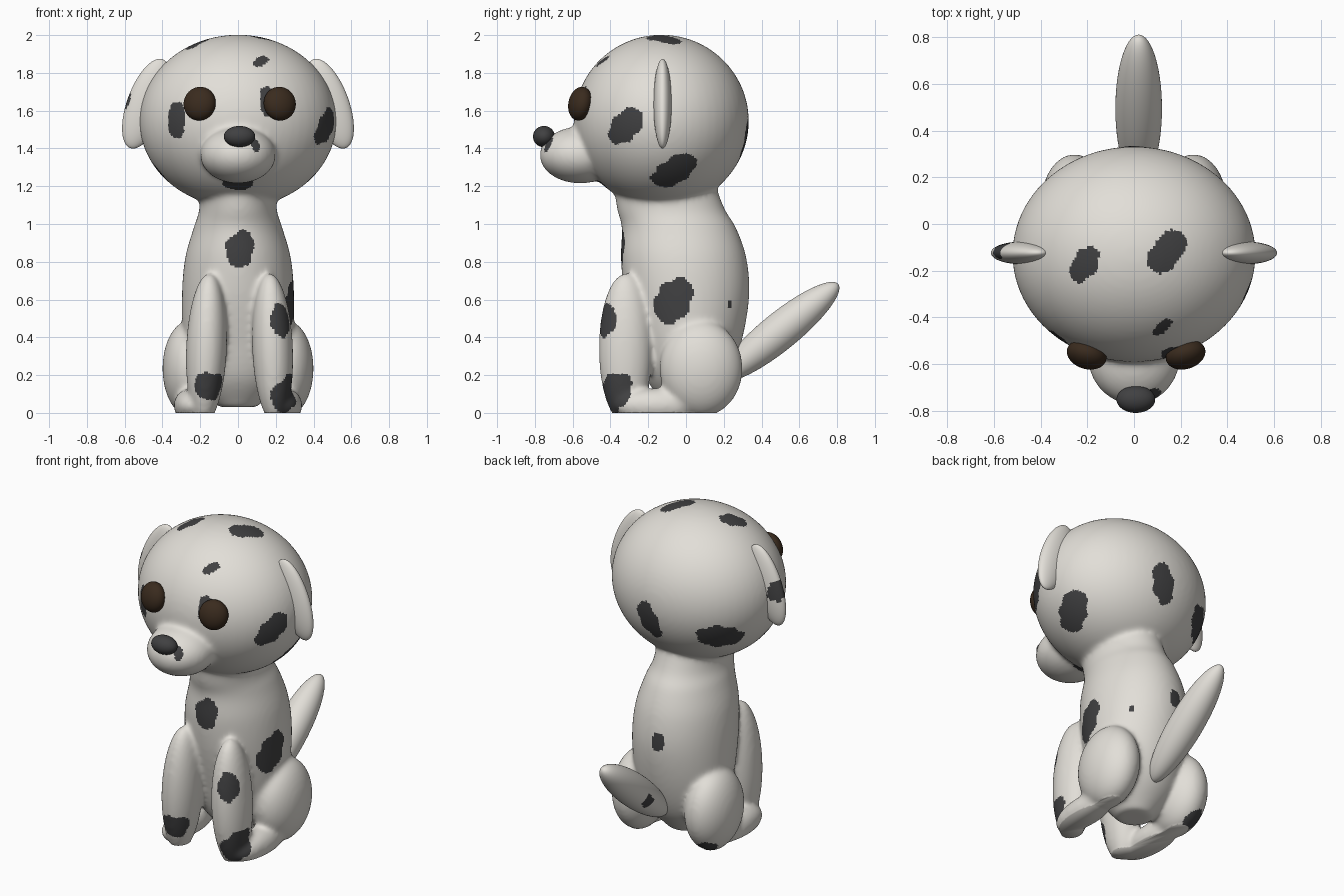
import bpy, bmesh, math
from mathutils import Matrix, Vector, Euler

if "Cube" in bpy.data.objects:
    bpy.data.objects.remove(bpy.data.objects["Cube"])


def material(name, rgb):
    m = bpy.data.materials.new(name)
    m.diffuse_color = (*rgb, 1)
    m.use_nodes = True
    m.node_tree.nodes["Principled BSDF"].inputs["Base Color"].default_value = m.diffuse_color
    return m


COAT = material("cream coat", (0.76, 0.735, 0.685))
SPOT = material("charcoal", (0.052, 0.052, 0.054))
EYE = material("dark brown", (0.042, 0.024, 0.013))


def ellipsoid(bm, centre, radii, rot=(0, 0, 0)):
    mat = (Matrix.Translation(centre) @ Euler(rot).to_matrix().to_4x4()
           @ Matrix.Diagonal((*radii, 1)))
    bmesh.ops.create_uvsphere(bm, u_segments=56, v_segments=36, radius=1, matrix=mat)


def curve_through(rows, steps=6):
    """Catmull-Rom rows between the given rows."""
    pts = [Vector(r) for r in (rows[0], *rows, rows[-1])]
    out = []
    for a, b, c, d in zip(pts, pts[1:], pts[2:], pts[3:]):
        for t in (k / steps for k in range(steps)):
            out.append(b + (c - a) * (t / 2) + (a * 2 - b * 5 + c * 4 - d) * (t * t / 2)
                       + (b * 3 - a - c * 3 + d) * (t ** 3 / 2))
    return out + [pts[-1]]


def loft(bm, rings, n=48):
    """Closed skin through (z, y_front, y_back, half_width) ellipses."""
    loops = []
    for z, y0, y1, rx in curve_through(rings):
        loops.append([bm.verts.new((rx * math.cos(a), (y0 + y1) / 2 + (y1 - y0) / 2 * math.sin(a), z))
                      for a in (2 * math.pi * i / n for i in range(n))])
    for lo, hi in zip(loops, loops[1:]):
        for i in range(n):
            j = (i + 1) % n
            bm.faces.new((lo[i], lo[j], hi[j], hi[i]))
    bm.faces.new(loops[0][::-1])
    bm.faces.new(loops[-1])


def finish(name, bm, mats):
    me = bpy.data.meshes.new(name)
    bm.to_mesh(me)
    bm.free()
    for m in mats:
        me.materials.append(m)
    for p in me.polygons:
        p.use_smooth = True
    ob = bpy.data.objects.new(name, me)
    bpy.context.collection.objects.link(ob)
    bpy.context.view_layer.update()
    return ob


def paint_spots(ob, spots, aspect=0.6):
    """Charcoal ovals: (x, y, z, half length, clockwise tilt in degrees seen from outside)."""
    blobs = []
    for x, y, z, size, tilt in spots:
        _, c, n, _ = ob.closest_point_on_mesh(Vector((x, y, z)))
        up = Vector((0, 1, 0)) if n.z > 0.8 else Vector((0, 0, 1))
        right = up.cross(n).normalized()
        t = math.radians(tilt)
        blobs.append((c, n.cross(right) * math.cos(t) + right * math.sin(t), size))
    for p in ob.data.polygons:
        for c, axis, size in blobs:
            d = p.center - c
            u = d.dot(axis)
            r2 = (u * u + (d.length_squared - u * u) / aspect ** 2) / size ** 2
            if r2 < 1 + 0.15 * math.sin(40 * sum(p.center)):
                p.material_index = 1
                break


# body: head, muzzle, torso and legs blended into one skin
bm = bmesh.new()
ellipsoid(bm, (0, -0.13, 1.545), (0.522, 0.463, 0.457))
ellipsoid(bm, (0, -0.56, 1.365), (0.2, 0.215, 0.15))
loft(bm, [(0.03, -0.1, 0.10, 0.1), (0.18, -0.21, 0.22, 0.24), (0.38, -0.27, 0.295, 0.288),
          (0.62, -0.325, 0.335, 0.297), (0.82, -0.345, 0.32, 0.28), (0.98, -0.34, 0.265, 0.235),
          (1.08, -0.365, 0.205, 0.205), (1.25, -0.39, 0.14, 0.2)])
for s in (-1, 1):
    ellipsoid(bm, (s * 0.175 + 0.008, -0.32, 0.34), (0.108, 0.142, 0.4), (0, s * -0.04, 0))
    ellipsoid(bm, (s * 0.255, 0.08, 0.235), (0.145, 0.22, 0.255))
    ellipsoid(bm, (s * 0.25, -0.15, 0.04), (0.09, 0.23, 0.09))
blend = finish("body_blend", bm, [])
remesh = blend.modifiers.new("skin", 'REMESH')
remesh.mode = 'VOXEL'
remesh.voxel_size = 0.0125
smooth = blend.modifiers.new("soften", 'SMOOTH')
smooth.factor = 0.5
smooth.iterations = 18
bpy.context.view_layer.update()
skin = bpy.data.meshes.new_from_object(blend.evaluated_get(bpy.context.evaluated_depsgraph_get()))
bpy.data.objects.remove(blend)

# flat soles on the ground
bm = bmesh.new()
bm.from_mesh(skin)
cut = bmesh.ops.bisect_plane(bm, geom=bm.verts[:] + bm.edges[:] + bm.faces[:],
                             plane_co=(0, 0, 0.002), plane_no=(0, 0, 1), clear_inner=True)
rim = [e for e in cut["geom_cut"] if isinstance(e, bmesh.types.BMEdge)]
bmesh.ops.holes_fill(bm, edges=rim, sides=0)
for v in bm.verts:
    if v.co.z < 0.003:
        v.co.z = 0
body = finish("body", bm, [COAT, SPOT])

# spots on the head
paint_spots(body, [
    (-0.33, -0.49, 1.55, 0.095, 0), (0.125, -0.45, 1.87, 0.05, 50),
    (0.47, -0.32, 1.52, 0.125, 50), (0.41, -0.06, 1.28, 0.145, 43),
    (-0.33, 0.14, 1.39, 0.145, 100), (0.04, 0.31, 1.44, 0.125, -14),
    (-0.42, -0.17, 1.27, 0.06, 0), (-0.21, -0.17, 1.96, 0.09, 39),
    (0.14, -0.12, 1.98, 0.11, 39), (0.165, -0.55, 1.65, 0.085, 0),
    (0, -0.46, 1.19, 0.08, 90), (0.09, -0.73, 1.42, 0.045, 0)])
# spots on the torso and legs
paint_spots(body, [
    (0.01, -0.35, 0.865, 0.1, 11), (0.28, -0.07, 0.59, 0.13, 34),
    (-0.03, 0.31, 0.69, 0.06, 0), (0.23, -0.42, 0.49, 0.09, 0),
    (-0.15, -0.43, 0.14, 0.1, 90), (0.24, -0.37, 0.11, 0.12, 45),
    (-0.27, 0.17, 0.06, 0.08, 0), (0.2, 0.22, 0.58, 0.02, 0)], 0.75)

# ears
for side, s in (("left", -1), ("right", 1)):
    bm = bmesh.new()
    ellipsoid(bm, (s * 0.485, -0.124, 1.637), (0.102, 0.048, 0.25), (0, s * -0.35, 0))
    ear = finish("ear_" + side, bm, [COAT, SPOT])
    if s < 0:
        paint_spots(ear, [(-0.575, -0.09, 1.63, 0.07, 20)], 0.8)

# tail
bm = bmesh.new()
ellipsoid(bm, (0.02, 0.495, 0.43), (0.1, 0.4, 0.1), (math.radians(39), 0, 0))
tail = finish("tail", bm, [COAT, SPOT])
paint_spots(tail, [(-0.07, 0.48, 0.38, 0.045, 0)], 0.9)

# eyes
for side, s in (("left", -1), ("right", 1)):
    bm = bmesh.new()
    ellipsoid(bm, (s * 0.212 + 0.009, -0.56, 1.637), (0.087, 0.06, 0.09), (-0.2, 0, s * 0.3))
    finish("eye_" + side, bm, [EYE])

# nose
bm = bmesh.new()
ellipsoid(bm, (0.008, -0.752, 1.463), (0.083, 0.058, 0.056))
finish("nose", bm, [SPOT])
